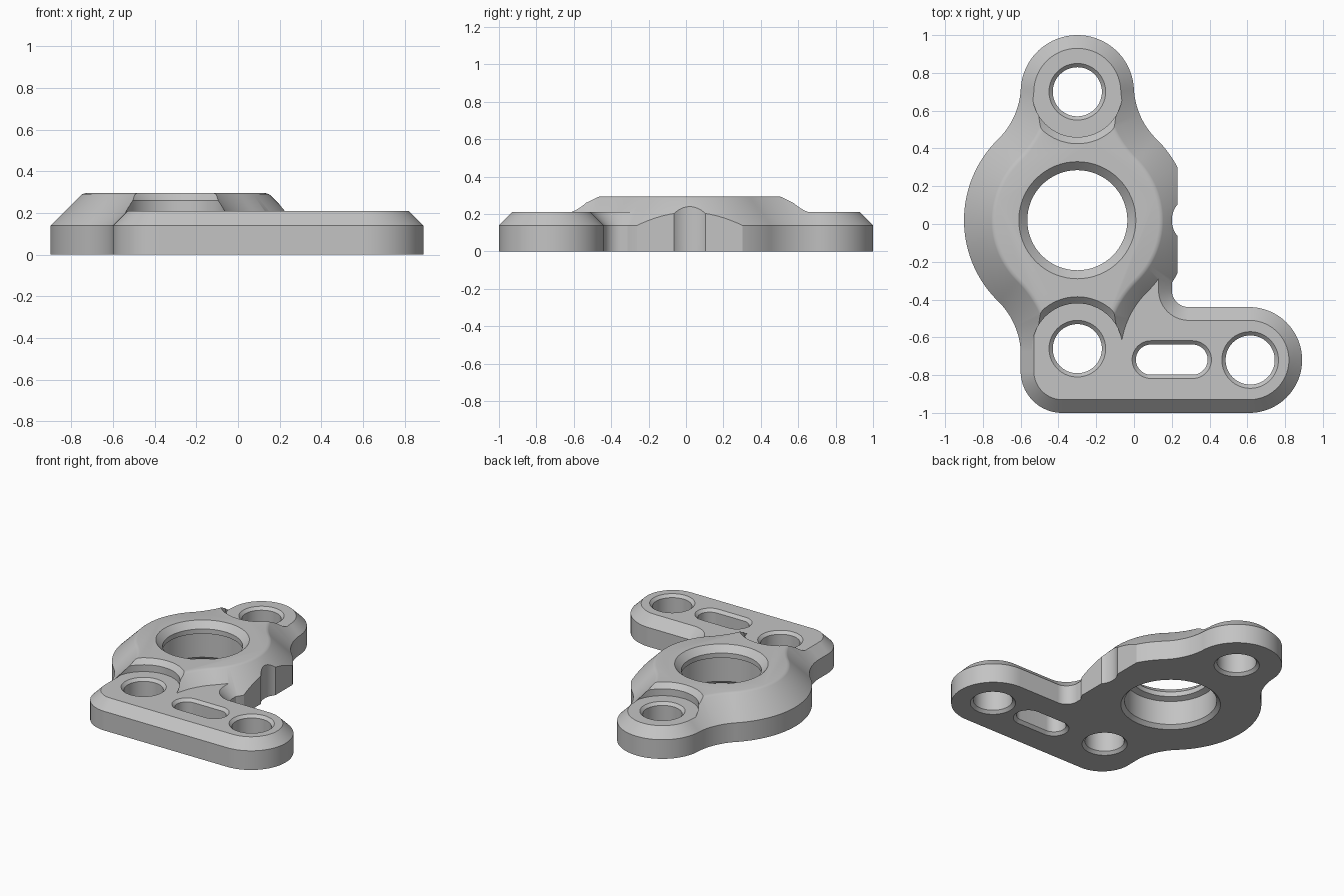
import bpy, bmesh
from math import sin, cos, acos, radians, degrees
from mathutils import Vector

if "Cube" in bpy.data.objects:
    bpy.data.objects.remove(bpy.data.objects["Cube"])

grey = bpy.data.materials.new("cast_grey")
grey.use_nodes = True
grey.diffuse_color = (0.55, 0.55, 0.55, 1)
grey.node_tree.nodes["Principled BSDF"].inputs["Base Color"].default_value = grey.diffuse_color


def arc(cx, cy, r, a0, a1, n=24):
    """Outline points with outward normals; a falling angle makes a concave arc."""
    side = 1 if a1 > a0 else -1
    out = []
    for i in range(n + 1):
        a = radians(a0 + (a1 - a0) * i / n)
        d = Vector((cos(a), sin(a)))
        out.append((Vector((cx, cy)) + d * r, d * side))
    return out


def circle(x, y, r):
    return arc(x, y, r, 0, 360, 64)[:-1]


def loft(name, outline, sections):
    """Stack inset copies of an outline; sections are (inset, height)."""
    bm = bmesh.new()
    rings = [[bm.verts.new((*(p - n * d), z)) for p, n in outline] for d, z in sections]
    count = len(outline)
    for low, high in zip(rings, rings[1:]):
        for i in range(count):
            j = (i + 1) % count
            bm.faces.new((low[i], low[j], high[j], high[i]))
    bm.faces.new(rings[0][::-1])
    bm.faces.new(rings[-1])
    bmesh.ops.remove_doubles(bm, verts=bm.verts, dist=1e-5)
    bmesh.ops.recalc_face_normals(bm, faces=bm.faces)
    mesh = bpy.data.meshes.new(name)
    bm.to_mesh(mesh)
    bm.free()
    mesh.materials.append(grey)
    obj = bpy.data.objects.new(name, mesh)
    bpy.context.collection.objects.link(obj)
    return obj


def combine(target, other, operation):
    mod = target.modifiers.new(operation, "BOOLEAN")
    mod.operation = operation
    mod.solver = "EXACT"
    mod.object = other
    bpy.context.view_layer.objects.active = target
    bpy.ops.object.modifier_apply(modifier=mod.name)
    bpy.data.objects.remove(other)


# Hub outline: big disc, a lug at each end, blended by concave fillets
hub = Vector((-0.3, 0.02))
R, LUG, FIL, D = 0.6, 0.3, 0.4, 0.68
g, h = R + FIL, LUG + FIL
a = 90 - degrees(acos((D * D + g * g - h * h) / (2 * D * g)))
b = degrees(acos((D * D + h * h - g * g) / (2 * D * h))) - 90
fx, fy = g * cos(radians(a)), g * sin(radians(a))
half = (arc(0, 0, R, -a, a, 40)[:-1]
        + arc(fx, fy, FIL, 180 + a, 180 + b)[:-1]
        + arc(0, D, LUG, b, 180 - b, 40)[:-1]
        + arc(-fx, fy, FIL, -b, -a)[:-1])
outline = [(hub + s * p, s * n) for s in (1, -1) for p, n in half]
bracket = loft("bracket", outline, [(0, 0), (0, 0.14), (0.145, 0.285),
                                    (0.153, 0.291), (0.168, 0.295)])

# Flat side and shallow notch on the hub
corners = [(0.23, -1), (1, -1), (1, 1), (0.23, 1)]
side = [(Vector(c), Vector((0, 0))) for c in corners]
combine(bracket, loft("side_cutter", side, [(0, -0.1), (0, 0.5)]), "DIFFERENCE")
combine(bracket, loft("notch_cutter", circle(0.33, 0.02, 0.13), [(0, -0.1), (0, 0.5)]), "DIFFERENCE")

# Seats around the lug holes, with a chamfered rim
for y, floor in ((hub.y + D, 0.21), (hub.y - D, 0.2)):
    seat = loft("seat_cutter", circle(hub.x, y, 0.24),
                [(0, floor), (0, 0.26), (-0.04, 0.3), (-0.04, 0.5)])
    combine(bracket, seat, "DIFFERENCE")

# Side arm with a chamfered top
arm_outline = (arc(-0.38, -0.78, 0.22, 180, 270) + arc(0.61, -0.72, 0.28, -90, 90, 40)
               + arc(0.29, -0.35, 0.09, 270, 180)
               + [(Vector((0.2, -0.16)), Vector((1, 1))),
                  (Vector((-0.6, -0.25)), Vector((-1, 1)))])
arm = loft("arm", arm_outline, [(0, 0), (0, 0.14), (0.07, 0.21)])
combine(bracket, arm, "UNION")

# Stepped main bore
bore = [(0, -0.1), (0, 0), (0.025, 0.025), (0.025, 0.2), (0.065, 0.215),
        (0.065, 0.25), (0.02, 0.295), (0.02, 0.5)]
combine(bracket, loft("bore_cutter", circle(*hub, 0.33), bore), "DIFFERENCE")

# Bolt holes and slot, chamfered at both ends
through = [(0, -0.1), (0, 0), (0.02, 0.02), (0.02, 0.19), (0, 0.21), (0, 0.5)]
holes = [circle(x, y, 0.15) for x, y in ((hub.x, hub.y + D), (hub.x, hub.y - D), (0.615, -0.72))]
holes.append(arc(0.31, -0.718, 0.1, -90, 90) + arc(0.09, -0.718, 0.1, 90, 270))
for hole in holes:
    combine(bracket, loft("hole_cutter", hole, through), "DIFFERENCE")

# Smooth curved walls, keep chamfer edges crisp
bpy.ops.object.select_all(action="DESELECT")
bracket.select_set(True)
bpy.context.view_layer.objects.active = bracket
bpy.ops.object.shade_smooth_by_angle(angle=radians(28))
